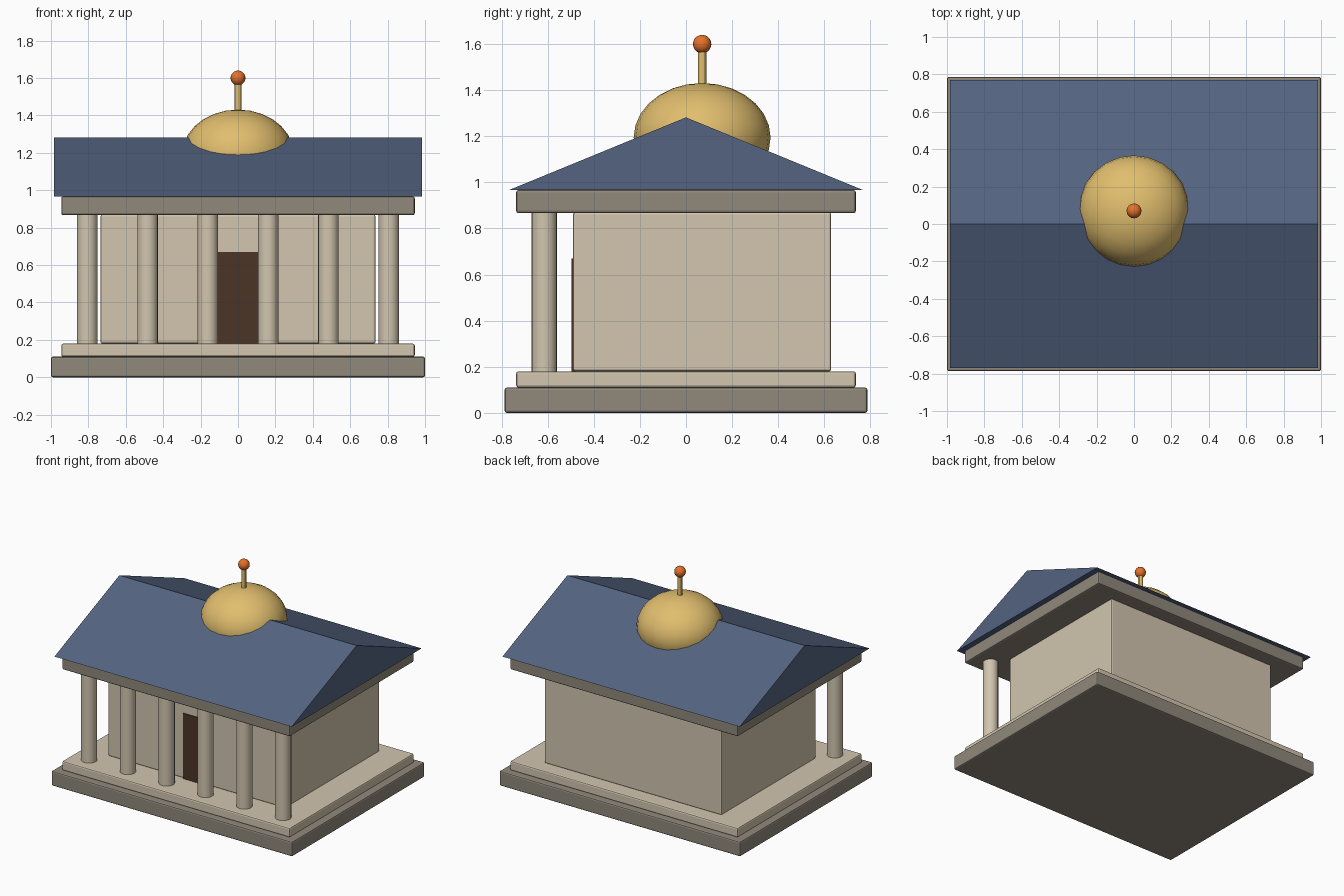
import bpy, bmesh

if "Cube" in bpy.data.objects:
    bpy.data.objects.remove(bpy.data.objects["Cube"])


def material(name, rgb):
    m = bpy.data.materials.new(name)
    m.diffuse_color = tuple(c ** 2.2 for c in rgb) + (1,)
    m.use_nodes = True
    m.node_tree.nodes["Principled BSDF"].inputs["Base Color"].default_value = m.diffuse_color
    return m


DARK = material("dark_stone", (0.56, 0.53, 0.48))
PALE = material("pale_stone", (0.82, 0.77, 0.68))
SLATE = material("slate", (0.33, 0.39, 0.50))
GOLD = material("gold", (0.88, 0.74, 0.43))
ORANGE = material("orange", (0.90, 0.44, 0.18))
WOOD = material("dark_wood", (0.30, 0.22, 0.17))


def finish(name, mat, smooth=False):
    o = bpy.context.object
    o.name = name
    o.data.materials.append(mat)
    bpy.ops.object.transform_apply(location=False, rotation=False, scale=True)
    if smooth:
        bpy.ops.object.shade_smooth_by_angle()
    return o


def box(name, x, y, z, mat, bevel=0.01):
    """Box from (min, max) ranges with a small edge bevel."""
    bpy.ops.mesh.primitive_cube_add(size=1, location=[sum(r) / 2 for r in (x, y, z)])
    bpy.context.object.scale = [r[1] - r[0] for r in (x, y, z)]
    o = finish(name, mat)
    if bevel:
        b = o.modifiers.new("bevel", "BEVEL")
        b.width, b.segments = bevel, 2
    return o


def rod(name, x, y, z, r, mat, sides):
    bpy.ops.mesh.primitive_cylinder_add(vertices=sides, radius=r, depth=z[1] - z[0],
                                        location=(x, y, sum(z) / 2))
    return finish(name, mat, True)


def ball(name, loc, r, rz, mat, seg, rings):
    bpy.ops.mesh.primitive_uv_sphere_add(segments=seg, ring_count=rings, radius=1, location=loc)
    bpy.context.object.scale = (r, r, rz)
    return finish(name, mat, True)


# Stepped platform
box("lower_step", (-1, 1), (-0.787, 0.787), (0, 0.11), DARK)
box("upper_step", (-0.945, 0.945), (-0.737, 0.737), (0.11, 0.18), PALE)

# Inner hall and its door
box("hall", (-0.735, 0.735), (-0.49, 0.63), (0.18, 0.87), PALE)
box("door", (-0.11, 0.11), (-0.497, -0.47), (0.18, 0.67), WOOD, 0)

# Front colonnade
for i in range(6):
    rod(f"column_{i + 1}", -0.806 + i * 0.3224, -0.615, (0.175, 0.87), 0.055, PALE, 20)

# Entablature over the columns
box("entablature", (-0.945, 0.945), (-0.737, 0.737), (0.867, 0.967), DARK)

# Gable roof: triangle extruded along x
bm = bmesh.new()
tri = [bm.verts.new((-0.985, y, z)) for y, z in ((-0.77, 0.966), (0.77, 0.966), (0, 1.282))]
face = bm.faces.new(tri)
new = bmesh.ops.extrude_face_region(bm, geom=[face])["geom"]
bmesh.ops.translate(bm, vec=(1.97, 0, 0), verts=[v for v in new if isinstance(v, bmesh.types.BMVert)])
bmesh.ops.recalc_face_normals(bm, faces=bm.faces)
mesh = bpy.data.meshes.new("roof")
bm.to_mesh(mesh)
bm.free()
mesh.materials.append(SLATE)
bpy.context.collection.objects.link(bpy.data.objects.new("roof", mesh))

# Dome with finial
ball("dome", (0, 0.07, 1.195), 0.297, 0.236, GOLD, 24, 14)
rod("finial_stem", 0, 0.07, (1.41, 1.59), 0.018, GOLD, 12)
ball("finial_ball", (0, 0.07, 1.6), 0.04, 0.04, ORANGE, 16, 10)
